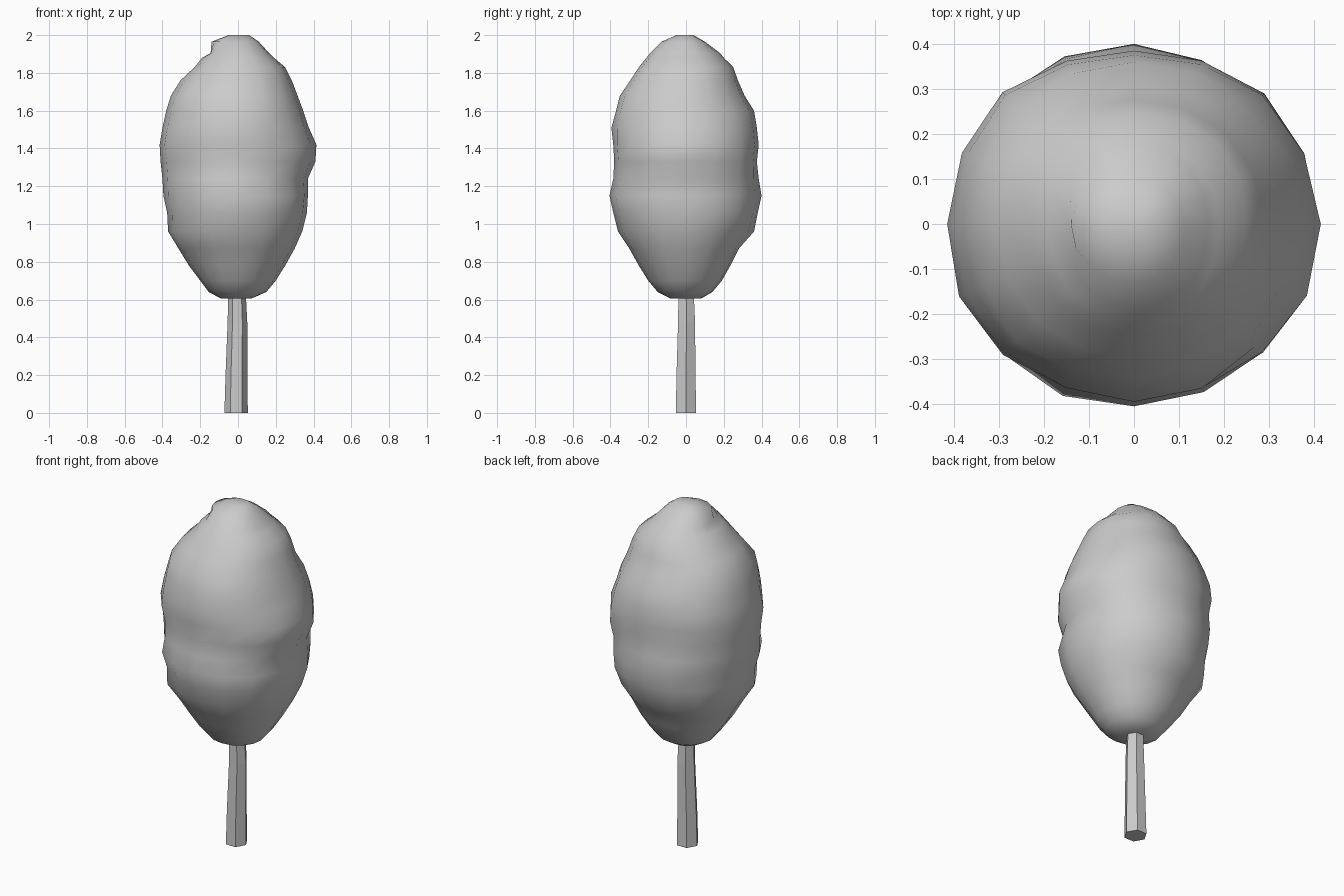
import bpy, bmesh, math

default = bpy.data.objects.get("Cube")
if default:
    bpy.data.objects.remove(default, do_unlink=True)


def make_material(name, colour):
    mat = bpy.data.materials.new(name)
    mat.use_nodes = True
    mat.diffuse_color = colour
    mat.node_tree.nodes["Principled BSDF"].inputs["Base Color"].default_value = colour
    return mat


def loft(name, rings, mat, smooth):
    """Skin a stack of equal-sized point rings and close both ends."""
    bm = bmesh.new()
    loops = [[bm.verts.new(p) for p in ring] for ring in rings]
    count = len(loops[0])
    for low, high in zip(loops, loops[1:]):
        for i in range(count):
            j = (i + 1) % count
            bm.faces.new((low[i], low[j], high[j], high[i]))
    bm.faces.new(loops[0][::-1])
    bm.faces.new(loops[-1])
    if smooth:
        ends = [f for f in bm.faces if len(f.verts) > 4]
        bmesh.ops.poke(bm, faces=ends)
    bmesh.ops.recalc_face_normals(bm, faces=bm.faces)
    mesh = bpy.data.meshes.new(name)
    bm.to_mesh(mesh)
    bm.free()
    mesh.materials.append(mat)
    for face in mesh.polygons:
        face.use_smooth = smooth
    obj = bpy.data.objects.new(name, mesh)
    bpy.context.collection.objects.link(obj)


grey = make_material("plain grey", (0.6, 0.6, 0.6, 1))

# Crown: height, then reach towards left, back, right and front
SECTIONS = [
    (.605, .07, .08, .09, .08),
    (.64, .15, .14, .155, .15),
    (.70, .20, .19, .20, .20),
    (.78, .25, .235, .26, .25),
    (.87, .30, .28, .315, .30),
    (.96, .34, .36, .37, .36),
    (1.06, .365, .38, .375, .385),
    (1.15, .37, .40, .395, .405),
    (1.24, .37, .385, .40, .385),
    (1.33, .41, .375, .41, .38),
    (1.42, .415, .385, .415, .385),
    (1.51, .375, .375, .40, .395),
    (1.60, .345, .36, .38, .37),
    (1.68, .315, .31, .355, .35),
    (1.76, .285, .275, .305, .295),
    (1.83, .25, .25, .23, .25),
    (1.88, .19, .20, .19, .21),
    (1.905, .165, .18, .145, .19),
    (1.965, .11, .10, .14, .13),
    (2, .06, .04, .05, .05),
]
SIDES = 16


def crown_ring(section):
    z, *reach = section
    points = []
    for i in range(SIDES):
        quarter, step = divmod(i, SIDES // 4)
        angle = math.tau * i / SIDES
        blend = math.sin(step / SIDES * math.tau) ** 2
        radius = reach[quarter] * (1 - blend) + reach[(quarter + 1) % 4] * blend
        # Uneven leafy lumps between the main directions
        lump = math.sin(3 * angle + 9 * z) * math.sin(17 * z - 2 * angle)
        radius *= 1 + math.sin(2 * angle) ** 2 * (.02 + .03 * lump)
        points.append((radius * math.cos(angle), radius * math.sin(angle), z))
    return points


loft("crown", [crown_ring(s) for s in SECTIONS], grey, True)

# Trunk: slightly bent six-sided post; height, centre x, centre y, radius
TRUNK = [(0, -.01, 0, .062), (.2, -.008, 0, .058),
         (.48, -.003, .003, .052), (.68, -.006, 0, .045)]
loft("trunk", [[(x + r * math.cos(k * math.tau / 6), y + r * math.sin(k * math.tau / 6), z)
                for k in range(6)] for z, x, y, r in TRUNK], grey, False)
